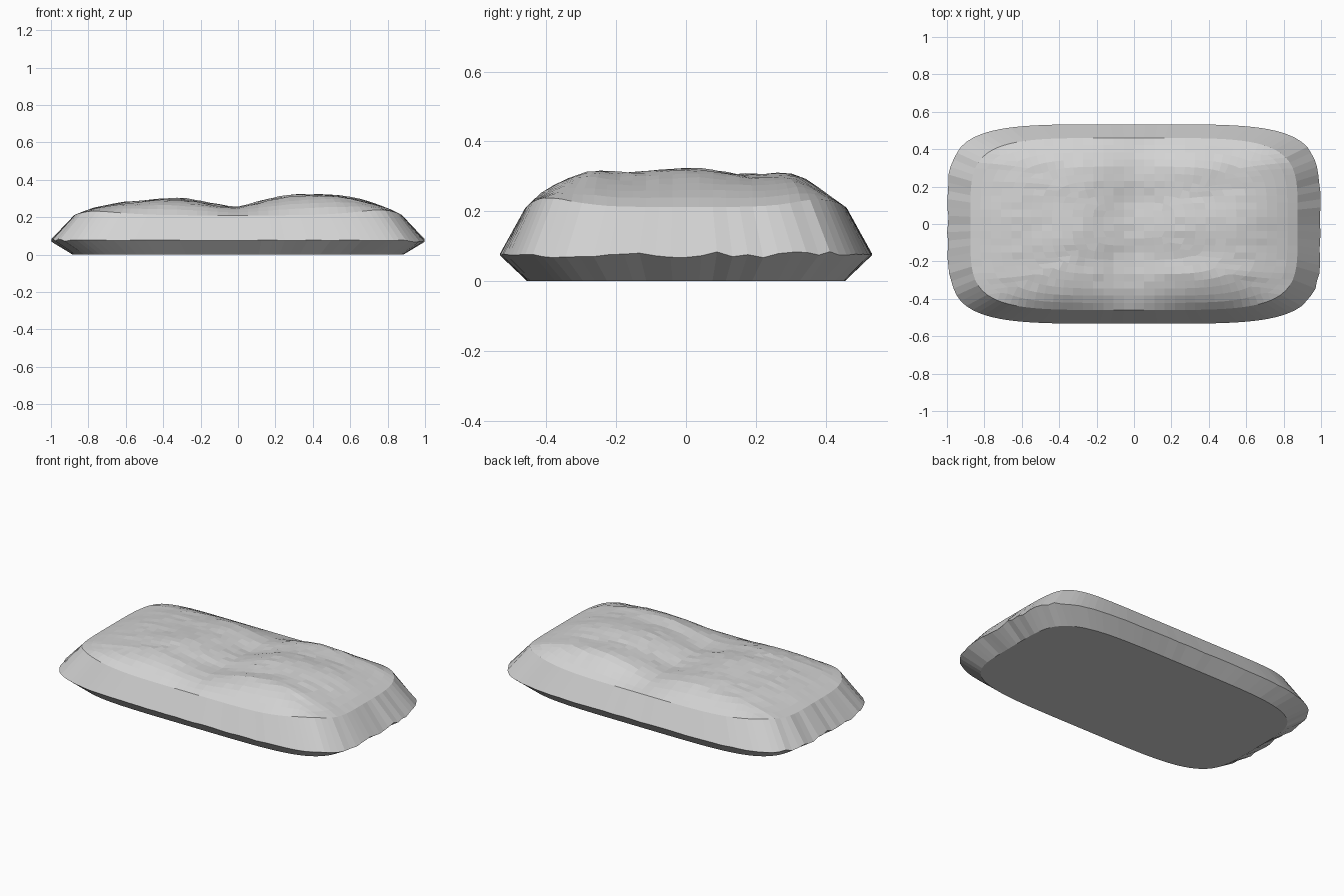
import bpy, bmesh, math, random

if "Cube" in bpy.data.objects:
    bpy.data.objects.remove(bpy.data.objects["Cube"])

random.seed(4)
COLS, ROWS, N = 32, 24, 4.7


def lerp_table(table, x):
    for (x0, y0), (x1, y1) in zip(table, table[1:]):
        if x <= x1:
            return y0 + (y1 - y0) * max(0, x - x0) / (x1 - x0)
    return table[-1][1]


# crest height along the length: two lobes with a dip in the middle
CREST = [(-.88, .21), (-.78, .25), (-.6, .287), (-.4, .303), (-.3, .302), (-.2, .292),
         (-.08, .268), (0, .257), (.08, .275), (.2, .306), (.3, .324), (.4, .328),
         (.5, .322), (.6, .309), (.7, .286), (.8, .252), (.88, .21)]
# fullness across the width
FULL = [(-.46, 0), (-.41, .42), (-.36, .68), (-.27, .93), (-.19, .9), (-.06, 1),
        (.03, 1), (.14, .9), (.25, .88), (.32, .82), (.38, .5), (.46, 0)]


def rounded(u, v, a, b, n=N):
    """Map a point of the unit square into a rounded rectangle."""
    t = max(abs(u), abs(v))
    if t < 1e-6:
        return 0, 0
    s = t / (abs(u) ** n + abs(v) ** n) ** (1 / n)
    return u * s * a, v * s * b


def top_height(u, v, x, y):
    z = .21 + (lerp_table(CREST, x) - .21) * lerp_table(FULL, y)
    t = max(abs(u), abs(v))
    fold = math.sin(9 * x - 13 * y) * math.sin(5 * x + 8 * y + 1)
    return z + max(0, 1 - t ** 4) * (.006 * fold - .004 + random.uniform(-.003, .003))


def cushion():
    bm = bmesh.new()
    # puffy top as one mapped grid
    grid = {}
    for i in range(COLS + 1):
        for j in range(ROWS + 1):
            u, v = 2 * i / COLS - 1, 2 * j / ROWS - 1
            x, y = rounded(u, v, .875, .46)
            grid[i, j] = bm.verts.new((x, y, top_height(u, v, x, y)))
    for i in range(COLS):
        for j in range(ROWS):
            bm.faces.new((grid[i, j], grid[i + 1, j], grid[i + 1, j + 1], grid[i, j + 1]))

    # border loop, anticlockwise
    loop = ([(i, 0) for i in range(COLS)] + [(COLS, j) for j in range(ROWS)]
            + [(i, ROWS) for i in range(COLS, 0, -1)] + [(0, j) for j in range(ROWS, 0, -1)])
    prev = [grid[k] for k in loop]
    # sloping sides: seam rim, then tucked-in base
    for a, b, z in ((1, .533, .076), (.885, .455, 0)):
        ring = []
        for i, j in loop:
            u, v = 2 * i / COLS - 1, 2 * j / ROWS - 1
            x, y = rounded(u, v, a, b)
            dz = 0
            if z:  # puckered seam at the ends
                pucker = i in (0, COLS) and abs(v) < .9
                dz = random.uniform(-.01, .01) if pucker else random.uniform(-.002, .002)
                if pucker:
                    x *= 1 - random.uniform(0, .008)
            ring.append(bm.verts.new((x, y, z + dz)))
        for k in range(len(loop)):
            m = (k + 1) % len(loop)
            bm.faces.new((prev[k], ring[k], ring[m], prev[m]))
        prev = ring
    # flat underside
    bm.faces.new(prev[::-1])
    bmesh.ops.recalc_face_normals(bm, faces=bm.faces)
    mesh = bpy.data.meshes.new("pillow")
    bm.to_mesh(mesh)
    bm.free()
    return mesh


fabric = bpy.data.materials.new("light grey fabric")
fabric.diffuse_color = (.65, .65, .65, 1)
fabric.use_nodes = True
fabric.node_tree.nodes["Principled BSDF"].inputs["Base Color"].default_value = fabric.diffuse_color
pillow = bpy.data.objects.new("pillow", cushion())
pillow.data.materials.append(fabric)
bpy.context.collection.objects.link(pillow)
